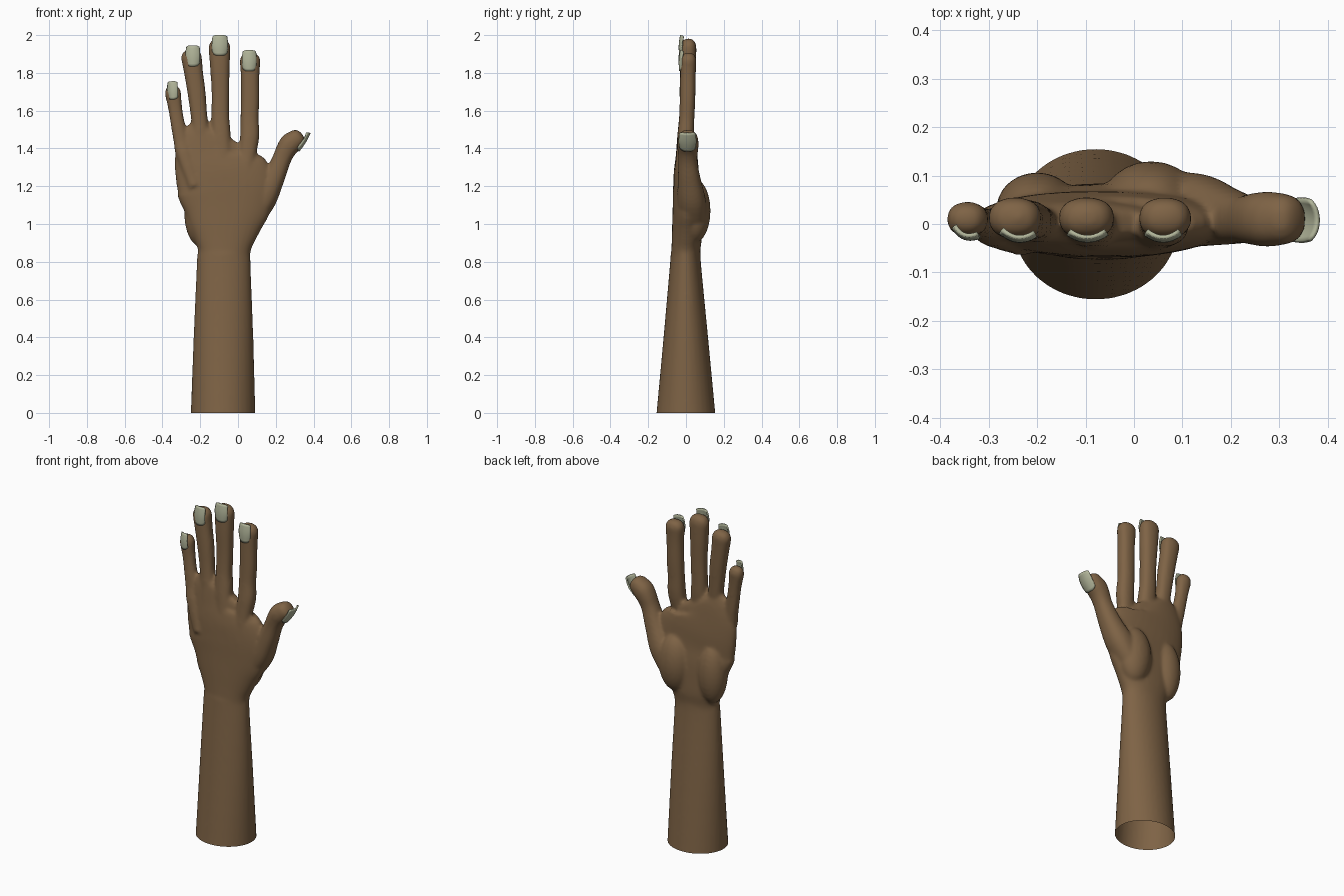
import bpy, bmesh, math
from mathutils import Vector, Matrix

if "Cube" in bpy.data.objects:
    bpy.data.objects.remove(bpy.data.objects["Cube"])


def material(name, rgb):
    m = bpy.data.materials.new(name)
    m.diffuse_color = (*rgb, 1)
    m.use_nodes = True
    m.node_tree.nodes["Principled BSDF"].inputs["Base Color"].default_value = m.diffuse_color
    return m


skin = material("brown skin", (0.21, 0.125, 0.06))
nail_mat = material("pale nail", (0.44, 0.46, 0.32))


def catmull(pts, n=5):
    """Smooth a list of equal-length tuples."""
    out = []
    for i in range(len(pts) - 1):
        a, b = pts[max(i - 1, 0)], pts[i]
        c, d = pts[i + 1], pts[min(i + 2, len(pts) - 1)]
        for k in range(n):
            t = k / n
            out.append(tuple(0.5 * (2 * q + (r - p) * t + (2 * p - 5 * q + 4 * r - s) * t * t
                                    + (3 * q - p - 3 * r + s) * t ** 3)
                             for p, q, r, s in zip(a, b, c, d)))
    return out + [tuple(pts[-1])]


def loft(bm, pts, dome=0.0, power=2.3, seg=32):
    """Closed tube through (x, y, z, half width, half depth) with an optional rounded tip."""
    pts = catmull(pts)
    if dome:
        end = Vector(pts[-1][:3])
        d = (end - Vector(pts[-3][:3])).normalized()
        rx, ry = pts[-1][3:]
        for k in range(1, 7):
            a = math.radians(14 * k)
            s = math.cos(a) ** 0.75
            pts.append((*(end + d * dome * math.sin(a)), rx * s, ry * s))
    rings = []
    for i, p in enumerate(pts):
        t = Vector(pts[min(i + 1, len(pts) - 1)][:3]) - Vector(pts[max(i - 1, 0)][:3])
        t.y = 0
        v = Vector((0, 1, 0))
        u = v.cross(t.normalized())
        ring = []
        for k in range(seg):
            a = 2 * math.pi * k / seg
            c, s = math.cos(a), math.sin(a)
            c = math.copysign(abs(c) ** (2 / power), c)
            s = math.copysign(abs(s) ** (2 / power), s)
            ring.append(bm.verts.new(Vector(p[:3]) + u * c * p[3] + v * s * p[4]))
        rings.append(ring)
    for r, q in zip(rings, rings[1:]):
        for k in range(seg):
            j = (k + 1) % seg
            bm.faces.new((r[k], r[j], q[j], q[k]))
    bm.faces.new(rings[0][::-1])
    bm.faces.new(rings[-1])


def mound(bm, centre, radii):
    bmesh.ops.create_uvsphere(bm, u_segments=24, v_segments=16, radius=1,
                              matrix=Matrix.Translation(centre) @ Matrix.Diagonal((*radii, 1)))


bm = bmesh.new()

# forearm (straight taper) and palm: z, x min, x max, y min, y max
arm = [(-0.1, -0.255, 0.095, -0.165, 0.164), (0, -0.25, 0.092, -0.156, 0.155),
       (0.4, -0.235, 0.081, -0.119, 0.117), (0.75, -0.22, 0.068, -0.088, 0.083),
       (0.85, -0.214, 0.066, -0.08, 0.076)]
palm = [(0.8, -0.21, 0.062, -0.078, 0.074), (0.86, -0.212, 0.067, -0.077, 0.076),
        (0.92, -0.235, 0.093, -0.075, 0.083), (1.0, -0.267, 0.132, -0.073, 0.083),
        (1.1, -0.302, 0.18, -0.07, 0.08), (1.2, -0.327, 0.19, -0.068, 0.07),
        (1.3, -0.337, 0.138, -0.062, 0.066), (1.39, -0.325, 0.112, -0.048, 0.056),
        (1.44, -0.25, 0.1, -0.035, 0.042), (1.465, -0.2, 0.08, -0.02, 0.026)]
for rows, power in ((arm, 2.0), (palm, 2.2)):
    loft(bm, [((a + b) / 2, (c + d) / 2, z, (b - a) / 2, (d - c) / 2)
              for z, a, b, c, d in rows], power=power)

# pads of the palm at the thumb and little-finger sides
mound(bm, (0.035, 0.045, 1.07), (0.1, 0.085, 0.17))
mound(bm, (-0.2, 0.03, 1.06), (0.085, 0.077, 0.18))

# fingers: (x, z, half width) from knuckle to tip, then length of rounded tip
fingers = {
    "index": ([(0.03, 1.2, 0.03), (0.052, 1.38, 0.045), (0.062, 1.47, 0.05), (0.061, 1.56, 0.047),
               (0.064, 1.66, 0.048), (0.064, 1.78, 0.048), (0.064, 1.86, 0.054)], 0.048),
    "middle": ([(-0.06, 1.2, 0.03), (-0.083, 1.4, 0.046), (-0.09, 1.49, 0.049), (-0.094, 1.58, 0.046),
                (-0.093, 1.7, 0.046), (-0.096, 1.83, 0.051), (-0.098, 1.93, 0.057)], 0.052),
    "ring": ([(-0.14, 1.2, 0.03), (-0.186, 1.38, 0.042), (-0.196, 1.48, 0.043), (-0.207, 1.58, 0.043),
              (-0.22, 1.7, 0.047), (-0.235, 1.8, 0.049), (-0.246, 1.88, 0.054)], 0.046),
    "little": ([(-0.23, 1.2, 0.03), (-0.285, 1.37, 0.042), (-0.302, 1.44, 0.038), (-0.319, 1.53, 0.036),
                (-0.332, 1.61, 0.036), (-0.344, 1.69, 0.042)], 0.045),
}
for path, dome in fingers.values():
    ys = [-0.04, -0.012, -0.002, 0.004, 0.008, 0.01, 0.012]
    loft(bm, [(x, y, z, w + 0.001, min(w * 0.86, 0.043))
              for (x, z, w), y in zip(path, ys)], dome)

# thumb
loft(bm, [(0.04, 0.035, 0.98, 0.055, 0.07), (0.125, 0.03, 1.12, 0.072, 0.075),
          (0.188, 0.017, 1.24, 0.058, 0.06), (0.228, 0.01, 1.335, 0.05, 0.05),
          (0.253, 0.01, 1.39, 0.053, 0.054), (0.277, 0.01, 1.425, 0.057, 0.057),
          (0.307, 0.01, 1.45, 0.05, 0.053)], 0.042)
bmesh.ops.recalc_face_normals(bm, faces=bm.faces)

# fuse everything into one smooth skin
raw_mesh = bpy.data.meshes.new("raw")
bm.to_mesh(raw_mesh)
bm.free()
raw = bpy.data.objects.new("raw", raw_mesh)
bpy.context.collection.objects.link(raw)
rm = raw.modifiers.new("fuse", 'REMESH')
rm.mode = 'VOXEL'
rm.voxel_size = 0.009
sm = raw.modifiers.new("soften", 'SMOOTH')
sm.factor = 0.5
sm.iterations = 8
fused = bpy.data.meshes.new_from_object(raw.evaluated_get(bpy.context.evaluated_depsgraph_get()))
bpy.data.objects.remove(raw)

# open the arm at the bottom
bm = bmesh.new()
bm.from_mesh(fused)
bmesh.ops.bisect_plane(bm, geom=bm.verts[:] + bm.edges[:] + bm.faces[:], plane_co=(0, 0, 0),
                       plane_no=(0, 0, 1), clear_inner=True)
for f in bm.faces:
    f.smooth = True
    f.material_index = 0
bm.to_mesh(fused)
bm.free()
fused.materials.clear()
fused.materials.append(skin)
hand = bpy.data.objects.new("hand_and_forearm", fused)
bpy.context.collection.objects.link(hand)


def nail(name, root, tip, normal, half, drop):
    """Curved plate from root to tip, bent down at its sides."""
    root, tip = Vector(root), Vector(tip)
    along = (tip - root).normalized()
    n = Vector(normal).normalized()
    n = (n - along * n.dot(along)).normalized()
    side = along.cross(n)
    nu, nv = 10, 8
    b = bmesh.new()
    grid = []
    for j in range(nv + 1):
        t = j / nv
        row = []
        for i in range(nu + 1):
            s = 2 * i / nu - 1
            # rounded root, nearly square free edge, slight arch along the length
            w = half * (0.9 + 0.1 * math.sin(math.pi * t))
            lift = 0.005 * math.sin(math.pi * t) - drop * s * s
            l = t + (1 - t) * 0.14 * s ** 4 - t * 0.07 * s ** 4
            row.append(b.verts.new(root + (tip - root) * l + side * s * w + n * lift))
        grid.append(row)
    for j in range(nv):
        for i in range(nu):
            b.faces.new((grid[j][i], grid[j][i + 1], grid[j + 1][i + 1], grid[j + 1][i]))
    bmesh.ops.recalc_face_normals(b, faces=b.faces)
    me = bpy.data.meshes.new(name)
    b.to_mesh(me)
    b.free()
    me.materials.append(nail_mat)
    ob = bpy.data.objects.new(name, me)
    bpy.context.collection.objects.link(ob)
    so = ob.modifiers.new("thickness", 'SOLIDIFY')
    so.thickness = 0.008
    so.offset = 0
    bpy.ops.object.select_all(action='DESELECT')
    ob.select_set(True)
    bpy.context.view_layer.objects.active = ob
    bpy.ops.object.shade_smooth_by_angle(angle=math.radians(40))


# nails
nail("index_nail", (0.06, -0.032, 1.81), (0.06, -0.027, 1.92), (0, -1, 0), 0.037, 0.014)
nail("middle_nail", (-0.096, -0.032, 1.892), (-0.096, -0.027, 2.0), (0, -1, 0), 0.041, 0.014)
nail("ring_nail", (-0.24, -0.032, 1.835), (-0.24, -0.027, 1.945), (-0.1, -1, 0), 0.037, 0.014)
nail("little_nail", (-0.346, -0.026, 1.66), (-0.35, -0.022, 1.755), (-0.35, -1, 0), 0.028, 0.012)
nail("thumb_nail", (0.32, 0.008, 1.385), (0.38, 0.008, 1.482), (0.85, 0, -0.52), 0.045, 0.014)
